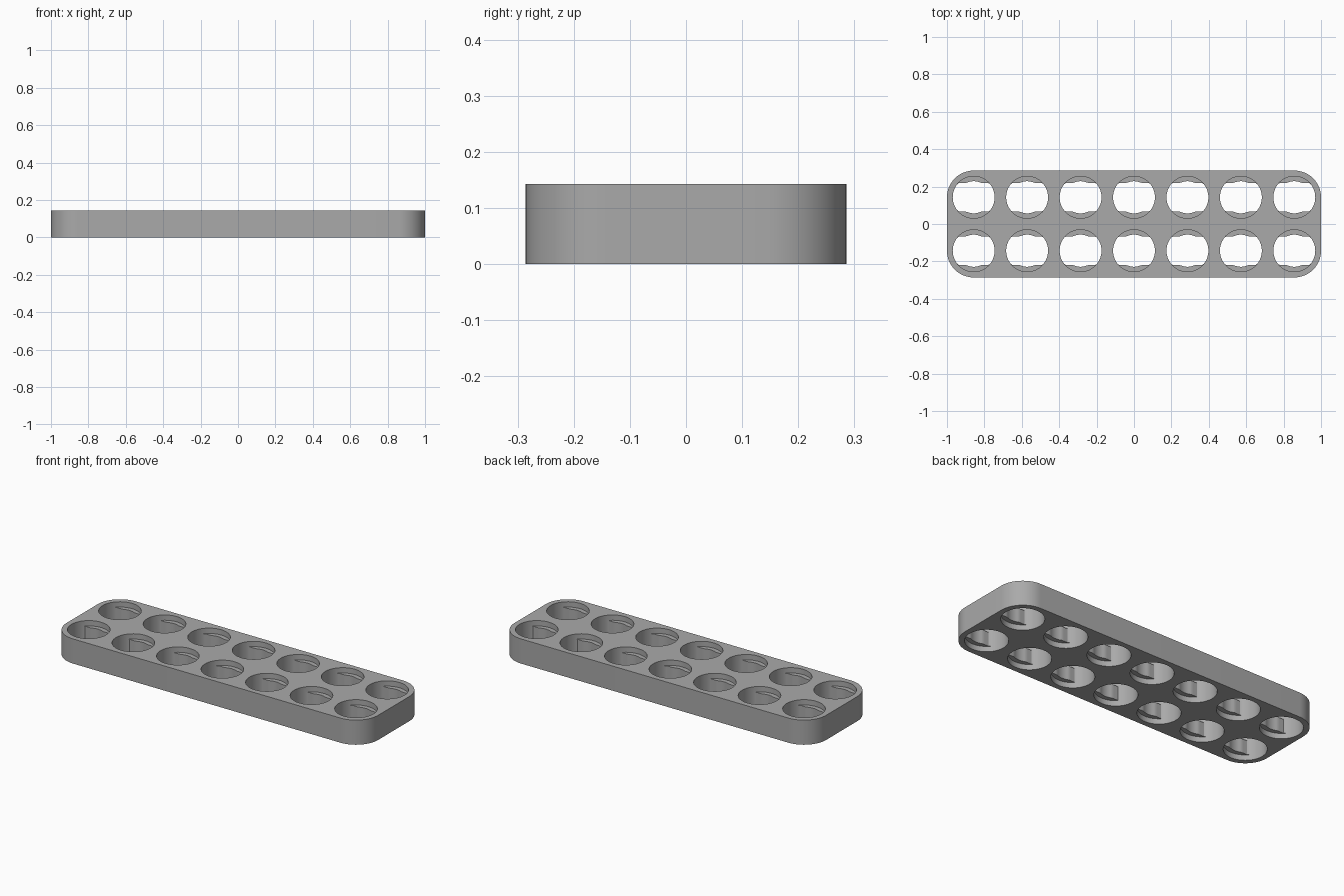
import bpy, bmesh
from math import sin, cos, pi, radians

cube = bpy.data.objects.get("Cube")
if cube:
    bpy.data.objects.remove(cube)

PITCH = 2 / 7            # spacing of the holes
HEIGHT = PITCH / 2
BORE, NECK, SLOT = 0.112, 0.086, 0.077
LEDGE = (0.031, 0.112)   # bottom and top of the inner ledge
SEG = 64

grey = bpy.data.materials.new("light grey")
grey.use_nodes = True
colour = (0.4, 0.4, 0.4, 1)
grey.diffuse_color = colour
grey.node_tree.nodes["Principled BSDF"].inputs["Base Color"].default_value = colour


def make_object(name, bm):
    bmesh.ops.recalc_face_normals(bm, faces=bm.faces)
    mesh = bpy.data.meshes.new(name)
    bm.to_mesh(mesh)
    bm.free()
    obj = bpy.data.objects.new(name, mesh)
    bpy.context.collection.objects.link(obj)
    mesh.materials.append(grey)
    return obj


def loft(bm, rings):
    """Skin a stack of equal rings and cap both ends."""
    loops = [[bm.verts.new(p) for p in ring] for ring in rings]
    for a, b in zip(loops, loops[1:]):
        for i in range(len(a)):
            j = (i + 1) % len(a)
            bm.faces.new((a[i], a[j], b[j], b[i]))
    bm.faces.new(loops[0])
    bm.faces.new(loops[-1])


def neck_radius(a):
    """Round neck crossed by a lengthwise slot, kept inside the bore."""
    return max(NECK, min(BORE, SLOT / max(abs(sin(a)), 0.001)))


def hole_ring(x, y, z, radius):
    angles = [2 * pi * i / SEG for i in range(SEG)]
    return [(x + radius(a) * cos(a), y + radius(a) * sin(a), z) for a in angles]


# Beam: rounded bar two holes wide and seven long
outline = []
for sx, sy, start in ((1, 1, 0), (-1, 1, 90), (-1, -1, 180), (1, -1, 270)):
    for i in range(17):
        a = radians(start + 90 * i / 16)
        outline.append((sx * 3 * PITCH + HEIGHT * cos(a), sy * HEIGHT + HEIGHT * sin(a)))
bm = bmesh.new()
loft(bm, [[(x, y, z) for x, y in outline] for z in (0, HEIGHT)])
beam = make_object("beam", bm)

# Hole cutter: wide bores above and below a narrower slotted neck
bore = lambda a: BORE
bm = bmesh.new()
for col in range(-3, 4):
    for row in (-0.5, 0.5):
        x, y = col * PITCH, row * PITCH
        levels = ((-0.05, bore), (LEDGE[0], bore), (LEDGE[0], neck_radius),
                  (LEDGE[1], neck_radius), (LEDGE[1], bore), (HEIGHT + 0.05, bore))
        loft(bm, [hole_ring(x, y, z, r) for z, r in levels])
bmesh.ops.remove_doubles(bm, verts=bm.verts, dist=0.00001)
cutter = make_object("hole_cutter", bm)
cutter.hide_render = True

cut = beam.modifiers.new("holes", 'BOOLEAN')
cut.object = cutter
cut.operation = 'DIFFERENCE'
cut.solver = 'EXACT'
bpy.ops.object.select_all(action='DESELECT')
beam.select_set(True)
bpy.context.view_layer.objects.active = beam
bpy.ops.object.modifier_apply(modifier=cut.name)
bpy.data.objects.remove(cutter)
bpy.ops.object.shade_smooth_by_angle(angle=radians(30))
